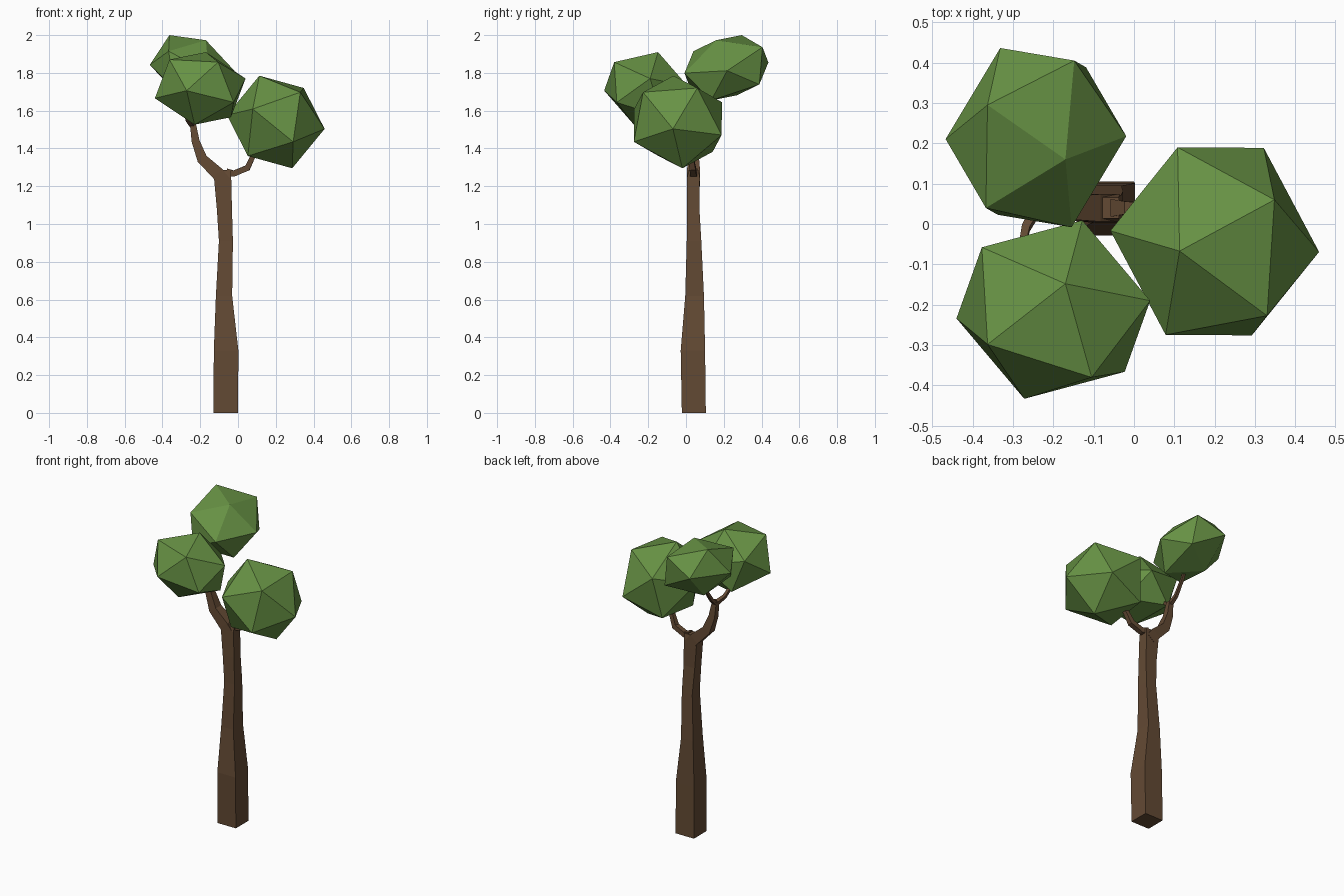
import bpy, bmesh
from mathutils import Vector, Matrix

cube = bpy.data.objects.get("Cube")
if cube:
    bpy.data.objects.remove(cube, do_unlink=True)


def material(name, rgb):
    m = bpy.data.materials.new(name)
    m.use_nodes = True
    col = (*rgb, 1.0)
    m.diffuse_color = col
    bsdf = next(n for n in m.node_tree.nodes if n.type == 'BSDF_PRINCIPLED')
    bsdf.inputs["Base Color"].default_value = col
    bsdf.inputs["Roughness"].default_value = 0.9
    return m


bark = material("bark_brown", (0.125, 0.068, 0.034))
leaf = material("leaf_green", (0.135, 0.285, 0.058))


def finish(name, bm, mat):
    bmesh.ops.recalc_face_normals(bm, faces=bm.faces[:])
    me = bpy.data.meshes.new(name)
    bm.to_mesh(me)
    bm.free()
    me.materials.append(mat)
    ob = bpy.data.objects.new(name, me)
    bpy.context.collection.objects.link(ob)
    return ob


def loft(name, rings):
    """Bridge four-cornered rings into a closed solid."""
    bm = bmesh.new()
    loops = [[bm.verts.new(p) for p in ring] for ring in rings]
    for a, b in zip(loops, loops[1:]):
        for i in range(4):
            j = (i + 1) % 4
            bm.faces.new((a[i], a[j], b[j], b[i]))
    bm.faces.new(loops[0][::-1])
    bm.faces.new(loops[-1])
    return finish(name, bm, bark)


def branch(name, path, side):
    """Square limb along (x, y, z, half width) points."""
    pts = [Vector(p[:3]) for p in path]
    rings = []
    for i, p in enumerate(path):
        t = (pts[min(i + 1, len(pts) - 1)] - pts[max(i - 1, 0)]).normalized()
        v = Vector(side)
        v = (v - t * v.dot(t)).normalized()
        u = v.cross(t)
        rings.append([pts[i] + (u * a + v * b) * p[3]
                      for a, b in ((-1, -1), (1, -1), (1, 1), (-1, 1))])
    return loft(name, rings)


def foliage(name, centre, face):
    """Icosahedron fitted through three corners of one face, relative to centre."""
    g = (1 + 5 ** 0.5) / 2
    ref = Matrix(((0, 1, g), (0, -1, g), (g, 0, 1))).transposed()
    fit = Matrix(face).transposed() @ ref.inverted()
    bm = bmesh.new()
    for a in (-1, 1):
        for b in (-g, g):
            for co in ((0, a, b), (a, b, 0), (b, 0, a)):
                bm.verts.new(co)
    bmesh.ops.convex_hull(bm, input=bm.verts[:])
    for v in bm.verts:
        v.co = Vector(centre) + fit @ v.co
    return finish(name, bm, leaf)


# Trunk: z, x range, y range of each level
levels = [(0.00, -0.130, 0.000, -0.022, 0.105),
          (0.33, -0.128, 0.002, -0.028, 0.101),
          (0.62, -0.117, -0.031, -0.004, 0.095),
          (0.91, -0.101, -0.027, 0.004, 0.081),
          (1.08, -0.112, -0.032, 0.004, 0.071),
          (1.245, -0.127, -0.036, 0.006, 0.073),
          (1.285, -0.098, -0.037, 0.014, 0.066)]
loft("trunk", [[(x0, y0, z), (x1, y0, z), (x1, y1, z), (x0, y1, z)]
               for z, x0, x1, y0, y1 in levels])

# Limbs
branch("right_branch", [(-0.07, 0.04, 1.22, 0.034), (-0.108, 0.04, 1.268, 0.034),
                        (-0.19, 0.04, 1.345, 0.028), (-0.225, 0.04, 1.44, 0.021),
                        (-0.240, 0.04, 1.54, 0.015)], (0, 1, 0))
branch("left_branch", [(-0.06, 0.04, 1.272, 0.022), (-0.02, 0.04, 1.268, 0.016),
                       (0.05, 0.035, 1.297, 0.016), (0.08, 0.025, 1.36, 0.013),
                       (0.13, 0.0, 1.45, 0.010)], (0, 1, 0))
branch("front_twig", [(-0.238, 0.045, 1.52, 0.013), (-0.268, -0.01, 1.555, 0.010),
                      (-0.28, -0.07, 1.61, 0.008), (-0.25, -0.14, 1.68, 0.007)], (1, 0, 0))
branch("back_twig", [(-0.238, 0.035, 1.52, 0.013), (-0.245, 0.09, 1.565, 0.010),
                     (-0.243, 0.15, 1.65, 0.008), (-0.24, 0.2, 1.76, 0.007)], (1, 0, 0))

# Leaf clumps
foliage("back_foliage", (-0.243, 0.214, 1.827),
        ((-0.120, 0.081, 0.173), (0.073, -0.054, 0.146), (0.095, 0.191, 0.109)))
foliage("front_foliage", (-0.20, -0.212, 1.718),
        ((0.030, 0.064, 0.192), (0.240, 0.022, 0.052), (0.095, -0.168, 0.139)))
foliage("left_foliage", (0.20, -0.043, 1.54),
        ((-0.087, -0.024, 0.245), (-0.092, 0.233, 0.105), (0.148, 0.103, 0.180)))
